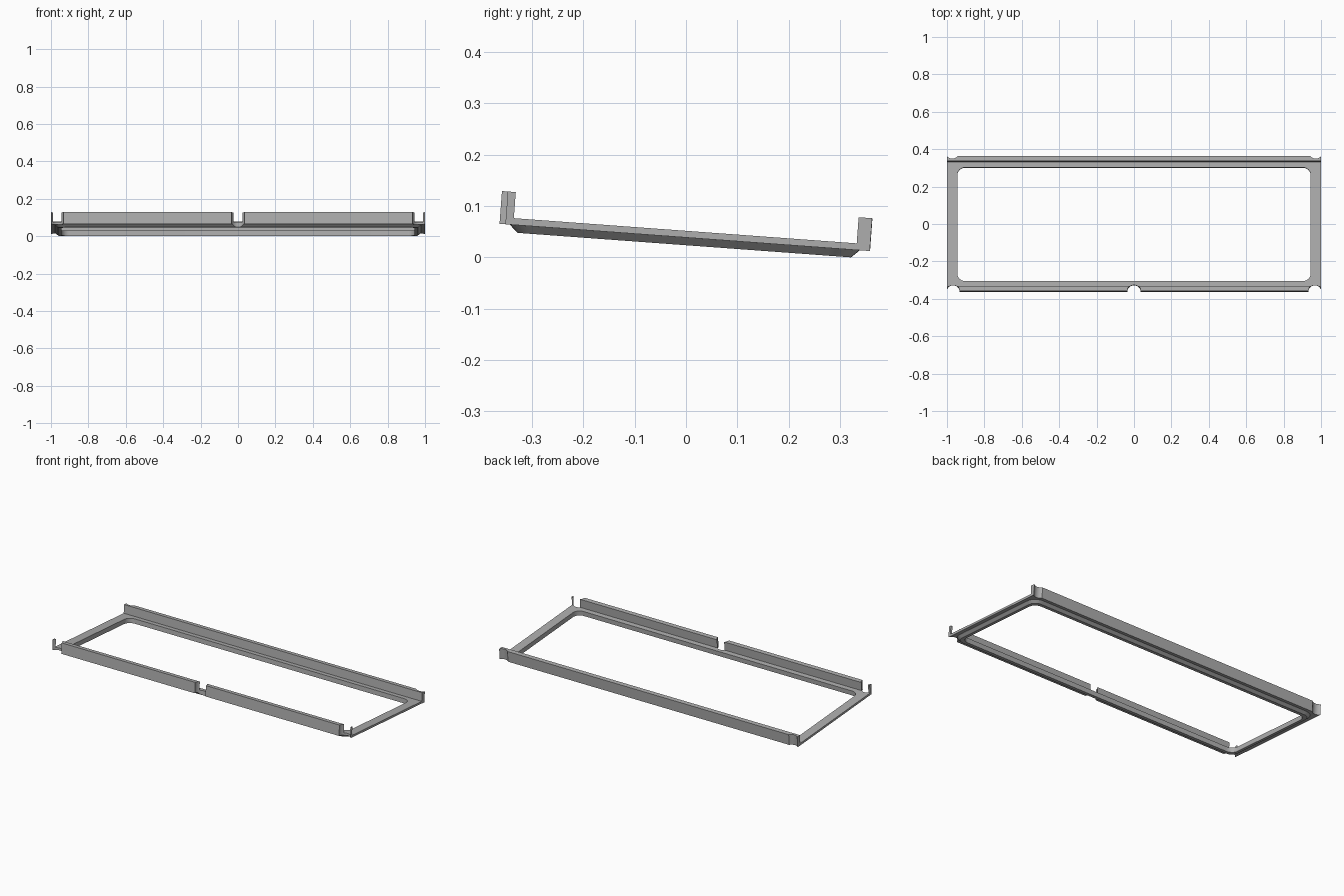
import bpy, bmesh
from math import sin, cos, pi, radians
from mathutils import Matrix, Vector

cube = bpy.data.objects.get("Cube")
if cube:
    bpy.data.objects.remove(cube, do_unlink=True)

grey = bpy.data.materials.new("plain grey")
grey.use_nodes = True
colour = (0.42, 0.42, 0.42, 1)
grey.diffuse_color = colour
grey.node_tree.nodes["Principled BSDF"].inputs["Base Color"].default_value = colour

HALF_X, HALF_Y = 1.0, 0.362
WALL_IN, WALL_TOP, PLATE_TOP = 0.335, 0.064, 0.013
TILT = radians(-4.2)


def loft(name, lower, upper):
    """Solid between two matching outlines."""
    bm = bmesh.new()
    a = [bm.verts.new(p) for p in lower]
    b = [bm.verts.new(p) for p in upper]
    bm.faces.new(a[::-1])
    bm.faces.new(b)
    for i in range(len(a)):
        j = (i + 1) % len(a)
        bm.faces.new((a[i], a[j], b[j], b[i]))
    bmesh.ops.recalc_face_normals(bm, faces=bm.faces)
    mesh = bpy.data.meshes.new(name)
    bm.to_mesh(mesh)
    bm.free()
    mesh.materials.append(grey)
    obj = bpy.data.objects.new(name, mesh)
    bpy.context.collection.objects.link(obj)
    return obj


def rounded(hx, hy, r, z, steps=8):
    """Rounded rectangle outline at height z."""
    pts = []
    for q, (sx, sy) in enumerate(((1, 1), (-1, 1), (-1, -1), (1, -1))):
        for k in range(steps + 1):
            t = (q + k / steps) * pi / 2
            pts.append((sx * (hx - r) + r * cos(t), sy * (hy - r) + r * sin(t), z))
    return pts


def circle(cx, cy, r, z, n=48):
    return [(cx + r * cos(2 * pi * k / n), cy + r * sin(2 * pi * k / n), z) for k in range(n)]


def combine(target, tool, operation):
    """Apply a boolean, then drop the tool."""
    tool.hide_render = True
    mod = target.modifiers.new("boolean", "BOOLEAN")
    mod.operation, mod.solver, mod.object = operation, "EXACT", tool
    bpy.context.view_layer.objects.active = target
    bpy.ops.object.modifier_apply(modifier=mod.name)
    bpy.data.objects.remove(tool, do_unlink=True)


# Plate with front and back walls, as one channel section along x
half = [(HALF_Y, 0), (HALF_Y, WALL_TOP), (WALL_IN, WALL_TOP), (WALL_IN, PLATE_TOP)]
section = half + [(-y, z) for y, z in reversed(half)]
frame = loft("tilted_frame", [(-HALF_X, y, z) for y, z in section],
             [(HALF_X, y, z) for y, z in section])

# Chamfered lip underneath
lip = loft("lower_lip", rounded(0.962, 0.326, 0.045, -0.015), rounded(0.978, 0.342, 0.061, 0))
collar = loft("lip_collar", rounded(0.978, 0.342, 0.061, -0.0001),
              rounded(0.978, 0.342, 0.061, 0.006))
combine(lip, collar, "UNION")
combine(frame, lip, "UNION")

# Rounded opening
opening = loft("opening", rounded(0.945, 0.305, 0.043, -0.1), rounded(0.945, 0.305, 0.043, 0.1))
combine(frame, opening, "DIFFERENCE")

# Round notches in the front wall and shallow scoops at the back corners
notches = [(0, -HALF_Y, 0.036)]
for side in (-1, 1):
    notches += [(side * 0.967, -HALF_Y, 0.035), (side * 0.972, 0.384, 0.036)]
for x, y, r in notches:
    combine(frame, loft("notch", circle(x, y, r, -0.1), circle(x, y, r, 0.2)), "DIFFERENCE")

# Tilt the frame, rest it on the ground and centre it
mesh = frame.data
mesh.transform(Matrix.Rotation(TILT, 4, "X"))
ys = [v.co.y for v in mesh.vertices]
mesh.transform(Matrix.Translation(Vector(
    (0, -(min(ys) + max(ys)) / 2, -min(v.co.z for v in mesh.vertices)))))

bpy.ops.object.select_all(action="DESELECT")
frame.select_set(True)
bpy.context.view_layer.objects.active = frame
bpy.ops.object.shade_smooth_by_angle(angle=radians(25))
